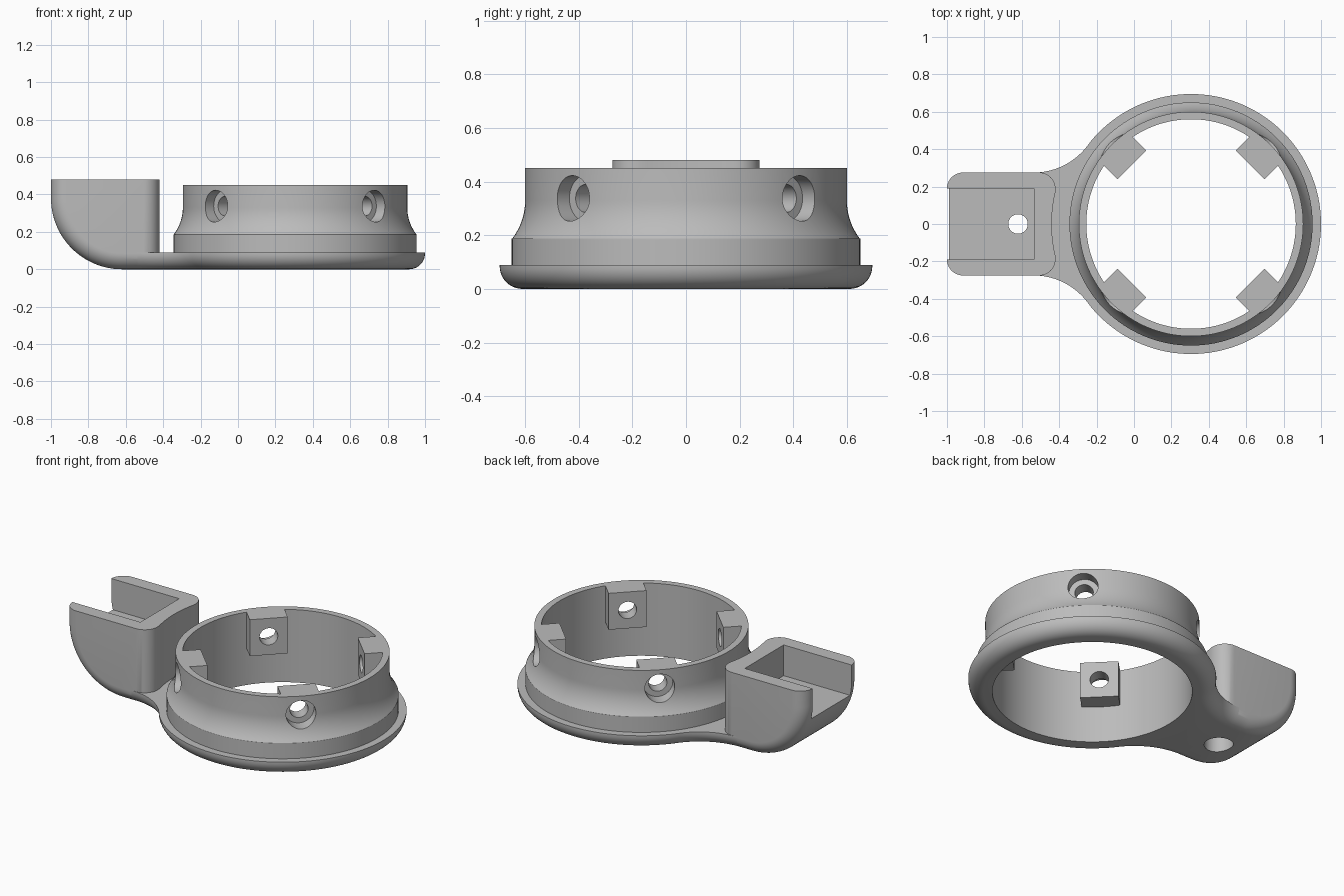
import bpy, bmesh
from math import sin, cos, pi, atan2, hypot
from mathutils import Vector

cube = bpy.data.objects.get("Cube")
if cube:
    bpy.data.objects.remove(cube)

grey = bpy.data.materials.new("plain grey")
grey.use_nodes = True
grey.diffuse_color = (0.5, 0.5, 0.5, 1)
grey.node_tree.nodes["Principled BSDF"].inputs["Base Color"].default_value = (0.5, 0.5, 0.5, 1)

CX = 0.305                 # ring centre
FLANGE, BORE = 0.695, 0.56
ROUND = 0.085              # lower edge rounding
HALF = 0.275               # holder half width
TOP = 0.45                 # collar height
HOLE_X = -0.62


def loft(name, layers):
    """Skin a stack of equal-length closed loops and cap both ends."""
    bm = bmesh.new()
    rings = [[bm.verts.new(p) for p in layer] for layer in layers]
    n = len(rings[0])
    for a, b in zip(rings, rings[1:]):
        for i in range(n):
            j = (i + 1) % n
            bm.faces.new((a[i], a[j], b[j], b[i]))
    bm.faces.new(rings[0])
    bm.faces.new(rings[-1])
    bmesh.ops.recalc_face_normals(bm, faces=bm.faces)
    mesh = bpy.data.meshes.new(name)
    bm.to_mesh(mesh)
    bm.free()
    obj = bpy.data.objects.new(name, mesh)
    bpy.context.collection.objects.link(obj)
    return obj


def rod(start, end, radius, sides=48):
    """Cylinder between two points."""
    a, b = Vector(start), Vector(end)
    bpy.ops.mesh.primitive_cylinder_add(
        vertices=sides, radius=radius, depth=(b - a).length, location=(a + b) / 2,
        rotation=(b - a).to_track_quat('Z', 'Y').to_euler())
    return bpy.context.object


def combine(obj, other, operation):
    """Apply a boolean and discard the second object."""
    mod = obj.modifiers.new("bool", 'BOOLEAN')
    mod.object, mod.operation, mod.solver = other, operation, 'EXACT'
    graph = bpy.context.evaluated_depsgraph_get()
    graph.update()
    mesh = bpy.data.meshes.new_from_object(obj.evaluated_get(graph))
    obj.modifiers.clear()
    obj.data = mesh
    bpy.data.objects.remove(other)


def finish(obj):
    obj.data.materials.clear()
    obj.data.materials.append(grey)
    bpy.ops.object.select_all(action='DESELECT')
    obj.select_set(True)
    bpy.context.view_layer.objects.active = obj
    bpy.ops.object.shade_smooth_by_angle(angle=pi / 6)


# Base plate: flange circle blended into the neck by tangent fillets
FIL = 0.363
FX, FY = -0.538, HALF + FIL
blend = atan2(-FY, CX - FX)


def outline(d, z):
    half = []
    for i in range(25):
        a = -pi / 2 + (blend + pi / 2) * i / 24
        half.append((FX + (FIL + d) * cos(a), FY + (FIL + d) * sin(a), z))
    for i in range(1, 61):
        a = (pi + blend) * (1 - i / 60)
        half.append((CX + (FLANGE - d) * cos(a), (FLANGE - d) * sin(a), z))
    return half + [(x, -y, z) for x, y, z in reversed(half[:-1])]


steps = [pi / 2 * i / 10 for i in range(11)]
layers = [outline(ROUND * (1 - sin(t)), ROUND * (1 - cos(t))) for t in steps]
ring = loft("clamp_ring", layers + [outline(0, 0.09)])

# Collar: step, concave sweep and straight wall
profile = [(0.65, 0.04), (0.65, 0.187)]
profile += [(0.6 + 0.235 * (1 - cos(t)), 0.33 - 0.235 * sin(t))
            for t in (0.665 * (1 - i / 10) for i in range(11))]
profile.append((0.6, TOP))
SEG = 128
collar = loft("collar", [[(CX + r * cos(2 * pi * i / SEG), r * sin(2 * pi * i / SEG), z)
                          for i in range(SEG)] for r, z in profile])
combine(ring, collar, 'UNION')
combine(ring, rod((CX, 0, -0.2), (CX, 0, 0.8), BORE, SEG), 'DIFFERENCE')

# Four inner lugs with counterbored screw holes
HZ = 0.3375
for k in range(4):
    a = pi / 4 + k * pi / 2
    u, v = Vector((cos(a), sin(a), 0)), Vector((-sin(a), cos(a), 0))
    centre = Vector((CX, 0, 0))
    square = [(0.447, -0.108), (0.58, -0.108), (0.58, 0.108), (0.447, 0.108)]
    lug = loft("lug", [[centre + u * r + v * s + Vector((0, 0, z)) for r, s in square]
                       for z in (0.225, TOP)])
    combine(ring, lug, 'UNION')
for k in range(4):
    a = pi / 4 + k * pi / 2

    def at(r):
        return (CX + r * cos(a), r * sin(a), HZ)
    combine(ring, rod(at(0.35), at(0.56), 0.052), 'DIFFERENCE')
    combine(ring, rod(at(0.53), at(0.8), 0.085), 'DIFFERENCE')
finish(ring)


# Side holder: rounded heel profile swept across y with softened edges
def heel(d, y):
    pts = [(-1 + d, 0.48)]
    for i in range(25):
        a = pi + pi / 2 * i / 24
        pts.append((HOLE_X + (0.38 - d) * cos(a), 0.38 + (0.38 - d) * sin(a)))
    pts += [(-0.42 - d, d), (-0.42 - d, 0.48)]
    return [(x, y, z) for x, z in pts]


side = [(ROUND * (1 - cos(t)), HALF - ROUND + ROUND * sin(t)) for t in steps]
layers = [heel(d, -y) for d, y in reversed(side)] + [heel(d, y) for d, y in side]
holder = loft("side_holder", layers)

# Clearance for the ring, open pocket and stepped hole
combine(holder, rod((CX, 0, 0.09), (CX, 0, 0.8), 0.745, SEG), 'DIFFERENCE')
pocket = loft("pocket", [[(x, y, z) for x, y in
                          ((-1.2, -0.19), (-0.535, -0.19), (-0.535, 0.19), (-1.2, 0.19))]
                         for z in (0.29, 0.7)])
combine(holder, pocket, 'DIFFERENCE')
combine(holder, rod((HOLE_X, 0, 0.1), (HOLE_X, 0, 0.6), 0.052), 'DIFFERENCE')
combine(holder, rod((HOLE_X, 0, -0.2), (HOLE_X, 0, 0.2), 0.082), 'DIFFERENCE')
finish(holder)
